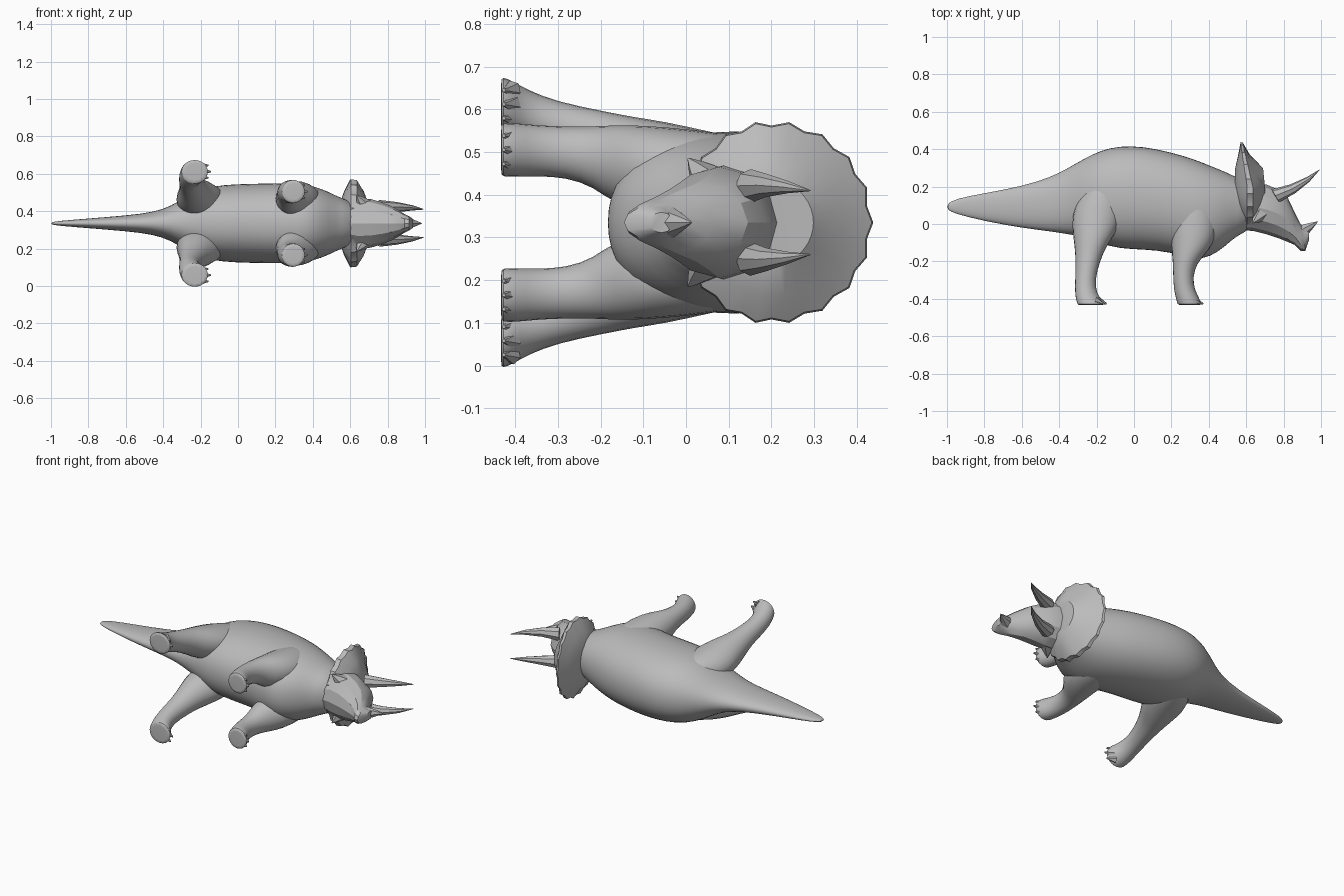
import bpy, bmesh, math
from mathutils import Vector

cube = bpy.data.objects.get("Cube")
if cube:
    bpy.data.objects.remove(cube, do_unlink=True)

MID = 0.335   # z of the symmetry plane: the animal lies on its side, its back toward +y

hide = bpy.data.materials.new("grey hide")
hide.use_nodes = True
GREY = (0.5, 0.5, 0.5, 1)
hide.diffuse_color = GREY
hide.node_tree.nodes["Principled BSDF"].inputs["Base Color"].default_value = GREY


def loft(name, rings, subdiv=0, angle=40):
    """Skin a list of point rings, cap both ends and shade by angle."""
    bm = bmesh.new()
    loops = [[bm.verts.new(p) for p in ring] for ring in rings]
    n = len(loops[0])
    for a, b in zip(loops, loops[1:]):
        for i in range(n):
            j = (i + 1) % n
            bm.faces.new((a[i], a[j], b[j], b[i]))
    bm.faces.new(loops[0])
    bm.faces.new(loops[-1])
    bmesh.ops.recalc_face_normals(bm, faces=bm.faces)
    mesh = bpy.data.meshes.new(name)
    bm.to_mesh(mesh)
    bm.free()
    mesh.materials.append(hide)
    ob = bpy.data.objects.new(name, mesh)
    bpy.context.collection.objects.link(ob)
    bpy.ops.object.select_all(action='DESELECT')
    ob.select_set(True)
    bpy.context.view_layer.objects.active = ob
    bpy.ops.object.shade_smooth_by_angle(angle=math.radians(angle))
    if subdiv:
        mod = ob.modifiers.new("smooth", 'SUBSURF')
        mod.levels = mod.render_levels = subdiv
    return ob


def oval(centre, u, v, n, power=2.0):
    """Ring of points; a power above 2 makes it boxier."""
    def soft(a):
        return math.copysign(abs(a) ** (2 / power), a)
    c, u, v = Vector(centre), Vector(u), Vector(v)
    return [c + u * soft(math.cos(t)) + v * soft(math.sin(t))
            for t in (2 * math.pi * i / n for i in range(n))]


def along_x(profile, n, power=2.0):
    """Rings from (x, top y, bottom y, half width)."""
    return [oval((x, (t + b) / 2, MID), (0, (t - b) / 2, 0), (0, 0, w), n, power)
            for x, t, b, w in profile]


def spike(name, base, tip, radius, n=7, bend=(0, 0, 0), blunt=0.04):
    """Tapered horn between two points, slightly bent in the middle."""
    a, b = Vector(base), Vector(tip)
    d = (b - a).normalized()
    u = d.cross(Vector((0.3, 0.2, 1))).normalized()
    v = d.cross(u)
    rings = []
    for t, r in ((0, 1), (0.35, 0.68), (0.7, 0.36), (1, blunt)):
        c = a.lerp(b, t) + Vector(bend) * math.sin(math.pi * t)
        rings.append(oval(c, u * radius * r, v * radius * r, n))
    return loft(name, rings)


# Body with tail and neck
body = [(-1.0, 0.105, 0.078, 0.006), (-0.96, 0.135, 0.055, 0.013),
        (-0.8, 0.165, 0.015, 0.026), (-0.6, 0.202, -0.022, 0.042),
        (-0.45, 0.25, -0.04, 0.06), (-0.36, 0.295, -0.055, 0.092),
        (-0.27, 0.35, -0.07, 0.148), (-0.18, 0.395, -0.105, 0.19),
        (-0.08, 0.42, -0.135, 0.208), (0.05, 0.418, -0.138, 0.213),
        (0.2, 0.385, -0.152, 0.216), (0.32, 0.35, -0.196, 0.214),
        (0.41, 0.312, -0.178, 0.2), (0.49, 0.28, -0.12, 0.168),
        (0.55, 0.25, -0.06, 0.135), (0.64, 0.21, -0.03, 0.11)]
loft("body", along_x(body, 24, 2.2), 1)

# Head
head = [(0.56, 0.2, -0.03, 0.1), (0.64, 0.225, -0.038, 0.135),
        (0.71, 0.21, -0.055, 0.13), (0.77, 0.185, -0.075, 0.112),
        (0.82, 0.145, -0.095, 0.092), (0.86, 0.06, -0.112, 0.07),
        (0.89, 0.0, -0.143, 0.05), (0.915, -0.02, -0.145, 0.038),
        (0.935, -0.03, -0.085, 0.024)]
loft("head", along_x(head, 12), 0, 25)
spike("nose_horn", (0.88, -0.05, MID), (0.982, 0.013, MID), 0.045)

# Frill: scalloped rim on a wedge that thickens toward the skull
N = 36
frill = []
for x_top, x_side, scale in ((0.54, 0.54, 0.4), (0.557, 0.567, 0.72),
                             (0.57, 0.605, 0.99), (0.582, 0.635, 0.975),
                             (0.618, 0.672, 0.74), (0.69, 0.7, 0.42)):
    ring = []
    for i in range(N):
        t = 2 * math.pi * i / N
        up, side = math.cos(t), math.sin(t)
        r = 0.234 * scale
        if scale > 0.9:
            r *= 1.03 if i % 2 == 0 else 0.98
        y = 0.2 + r * up * (1 if up > 0 else 0.9)
        x = x_top + (x_side - x_top) * min(1, 1 - up)
        ring.append((x, y, MID + r * side))
    frill.append(ring)
loft("frill", frill, 0, 25)

# Leg rings: (y, centre x, half length, side offset, half thickness)
rear = [(0.24, -0.15, 0.05, 0.1, 0.06), (0.16, -0.17, 0.12, 0.105, 0.09),
        (0.05, -0.195, 0.145, 0.118, 0.1),
        (-0.05, -0.212, 0.12, 0.138, 0.103), (-0.12, -0.233, 0.088, 0.16, 0.09),
        (-0.2, -0.247, 0.067, 0.195, 0.07), (-0.3, -0.262, 0.055, 0.225, 0.06),
        (-0.37, -0.258, 0.06, 0.25, 0.062), (-0.405, -0.24, 0.072, 0.268, 0.066),
        (-0.432, -0.23, 0.076, 0.277, 0.068)]
front = [(0.22, 0.33, 0.05, 0.1, 0.07), (0.12, 0.33, 0.11, 0.118, 0.09),
         (0.0, 0.325, 0.13, 0.13, 0.093),
         (-0.1, 0.315, 0.12, 0.13, 0.102), (-0.17, 0.288, 0.088, 0.136, 0.096),
         (-0.215, 0.272, 0.066, 0.154, 0.074),
         (-0.28, 0.262, 0.055, 0.165, 0.062), (-0.35, 0.268, 0.057, 0.168, 0.062),
         (-0.4, 0.288, 0.066, 0.17, 0.066), (-0.432, 0.297, 0.066, 0.17, 0.066)]

for label, s in (("upper", 1), ("lower", -1)):
    for part, leg in (("rear", rear), ("front", front)):
        rings = [oval((x, y, MID + s * off), (a, 0, 0), (0, 0, w), 12)
                 for y, x, a, off, w in leg]
        # Close the sole with a small inner ring so the foot stays flat
        y, x, a, off, w = leg[-1]
        rings.append(oval((x, y - 0.001, MID + s * off), (a * 0.85, 0, 0), (0, 0, w * 0.85), 12))
        loft(f"{label}_{part}_leg", rings, 1)
        # Three blunt toes at the front of each foot
        for k in (-1, 0, 1):
            z = MID + s * off + k * 0.033
            fx = x + a - 0.014 * abs(k)
            spike(f"{label}_{part}_toe_{k + 2}", (fx - 0.04, y + 0.024, z),
                  (fx + 0.008, y + 0.005, z), 0.023, 6, (0, 0, 0), 0.2)

    # Brow horn and cheek spike
    spike(f"{label}_brow_horn", (0.755, 0.15, MID + s * 0.085),
          (0.992, 0.29, MID + s * 0.075), 0.04, 8, (0.012, -0.012, s * 0.006))
    spike(f"{label}_cheek_spike", (0.68, 0.06, MID + s * 0.085),
          (0.635, 0.005, MID + s * 0.15), 0.055, 6)
